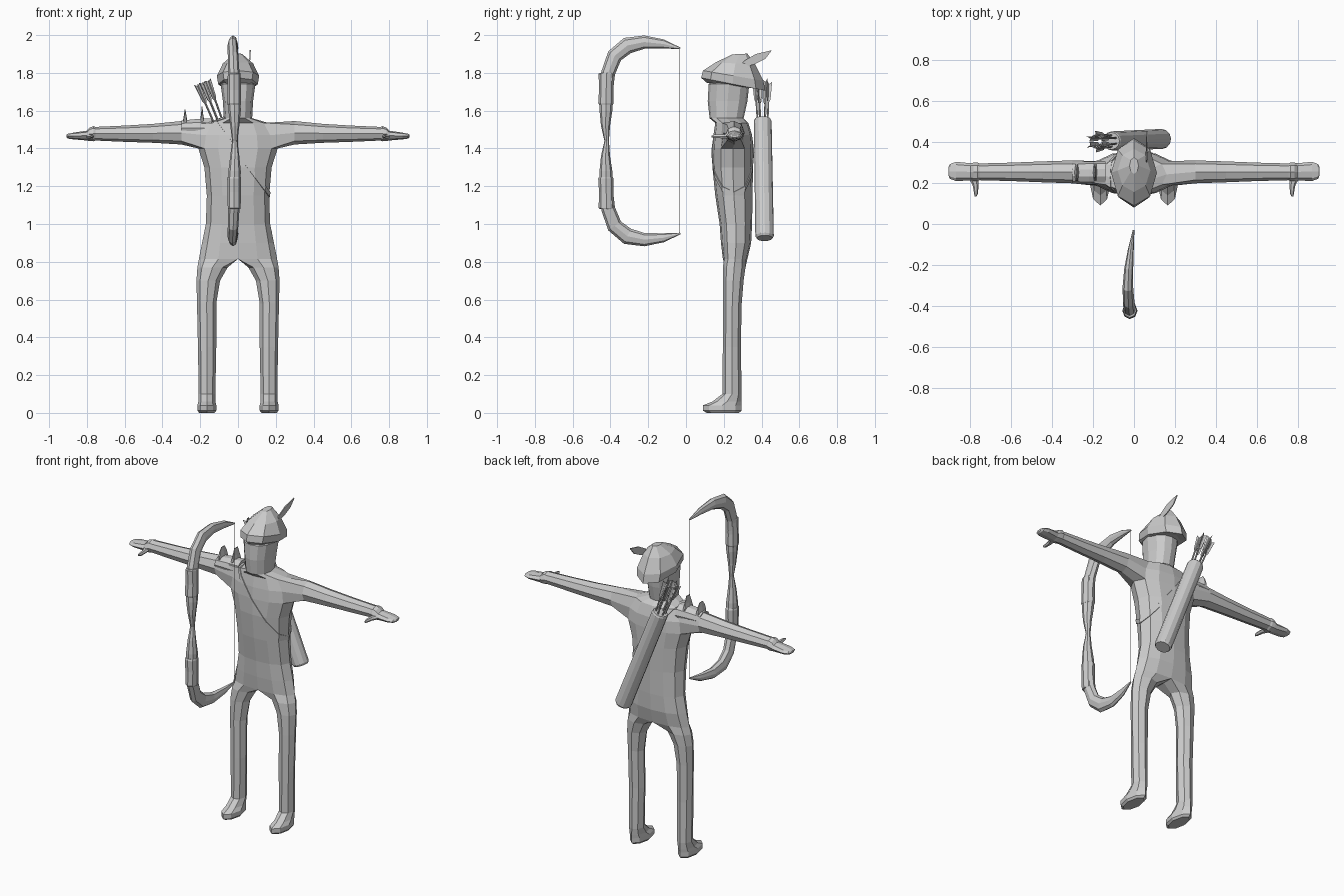
import bpy, bmesh, math
from mathutils import Vector, Matrix

cube = bpy.data.objects.get("Cube")
if cube:
    bpy.data.objects.remove(cube)

grey = bpy.data.materials.new("plain grey")
grey.use_nodes = True
grey.diffuse_color = (0.6, 0.6, 0.6, 1)
grey.node_tree.nodes["Principled BSDF"].inputs["Base Color"].default_value = (0.6, 0.6, 0.6, 1)


def finish(name, bm, matrix=None):
    bmesh.ops.recalc_face_normals(bm, faces=bm.faces)
    if matrix:
        bm.transform(matrix)
    mesh = bpy.data.meshes.new(name)
    bm.to_mesh(mesh)
    mesh.materials.append(grey)
    obj = bpy.data.objects.new(name, mesh)
    bpy.context.collection.objects.link(obj)
    return obj


def ring(center, u, v, n=8):
    """Ellipse of n points spanned by the half axes u and v."""
    c, u, v = Vector(center), Vector(u), Vector(v)
    steps = [math.tau * i / n for i in range(n)]
    return [c + u * math.cos(a) + v * math.sin(a) for a in steps]


def skin(bm, rings, skip=()):
    """Join rings of vertices with quads, leaving out (row, column) pairs."""
    for r, (low, high) in enumerate(zip(rings, rings[1:])):
        n = len(low)
        for c in range(n):
            if (r, c) not in skip:
                d = (c + 1) % n
                bm.faces.new((low[c], low[d], high[d], high[c]))


def add_loft(bm, rings):
    rows = [[bm.verts.new(p) for p in r] for r in rings]
    skin(bm, rows)
    bm.faces.new(rows[0])
    bm.faces.new(rows[-1])


def loft(name, rings, matrix=None):
    bm = bmesh.new()
    add_loft(bm, rings)
    return finish(name, bm, matrix)


def body_ring(z, xi, xo, yf, yb):
    """Half cross-section: round for a leg, open on the centre line for the torso."""
    w, d, mid = xo - xi, yb - yf, (yf + yb) / 2
    leg = xi > 0
    a, b, s = (.17, .15, 0) if leg else (0, 0, .05)
    side = .16 if leg else .21
    front = [(xi + a * w, b), (xi + .5 * w, s), (xi + .85 * w, side)]
    pts = [(x, yf + k * d) for x, k in front] + [(xo, mid)]
    pts += [(x, yb - k * d) for x, k in reversed(front)] + [(xi, mid)]
    return [Vector((x, y, z)) for x, y in pts]


# Body: foot to crown in one loft, rows are z, inner x, outer x, front y, back y
levels = [
    (0, .125, .205, .11, .28), (.012, .115, .215, .09, .295), (.04, .115, .215, .09, .295),
    (.06, .12, .21, .14, .295), (.1, .12, .208, .192, .295), (.35, .115, .212, .195, .29),
    (.58, .115, .217, .195, .295), (.7, .095, .22, .195, .305), (.77, .055, .215, .195, .315),
    (.815, 0, .207, .195, .325), (.9, 0, .19, .185, .345), (1.0, 0, .17, .178, .35),
    (1.15, 0, .165, .155, .352), (1.3, 0, .178, .14, .355), (1.4, 0, .21, .14, .355),
    (1.47, 0, .2, .145, .35), (1.535, 0, .16, .155, .33), (1.56, 0, .075, .125, .305),
    (1.65, 0, .08, .115, .325), (1.74, 0, .092, .12, .335), (1.8, 0, .05, .17, .3)]
armpit = 14
bm = bmesh.new()
rows = [[bm.verts.new(p) for p in body_ring(*lv)] for lv in levels]
skin(bm, rows, [(r, c) for r in (armpit, armpit + 1) for c in (2, 3)])
bm.faces.new(rows[0])
bm.faces.new(rows[-1])

# Arm: grown from the shoulder opening, x, centre y, half depth, centre z, half height
low, mid, top = rows[armpit:armpit + 3]
arm_rows = [[top[2], top[3], top[4], mid[4], low[4], low[3], low[2], mid[2]]]
for x, y, ry, z, rz in [
        (.3, .255, .056, 1.483, .062), (.45, .255, .051, 1.48, .05), (.6, .255, .045, 1.478, .043),
        (.755, .255, .041, 1.478, .036), (.765, .255, .045, 1.478, .04), (.785, .255, .045, 1.475, .036),
        (.8, .255, .042, 1.468, .026), (.87, .257, .047, 1.466, .018), (.9, .257, .036, 1.465, .013),
        (.908, .257, .018, 1.465, .007)]:
    pts = []
    for k in range(8):
        a = math.radians(135 - 45 * k)
        pts.append(bm.verts.new((x, y + ry * math.cos(a), z + rz * math.sin(a))))
    arm_rows.append(pts)
skin(bm, arm_rows)
bm.faces.new(arm_rows[-1])
bm.verts.remove(mid[3])

# Open the centre line, then mirror the half body
inner = [f for f in bm.faces if all(abs(v.co.x) < 1e-5 for v in f.verts)]
bmesh.ops.delete(bm, geom=inner, context='FACES')
bmesh.ops.mirror(bm, geom=bm.verts[:] + bm.edges[:] + bm.faces[:],
                 matrix=Matrix.Identity(4), merge_dist=.0005, axis='X')
bmesh.ops.recalc_face_normals(bm, faces=bm.faces)
belt = bm.copy()
finish("body", bm)

# Strap: a slanted slice of the body surface, lifted slightly
across = Vector((.39, 0, .29)).normalized()
middle = Vector((.17, 0, 1.15))
for sign in (1, -1):
    bmesh.ops.bisect_plane(belt, geom=belt.verts[:] + belt.edges[:] + belt.faces[:],
                           plane_co=middle + across * sign * .009,
                           plane_no=across * sign, clear_outer=True)
belt.normal_update()
lifted = [(v, v.co + v.normal * .005) for v in belt.verts]
for v, co in lifted:
    v.co = co
strap = finish("quiver_strap", belt)
solid = strap.modifiers.new("thickness", 'SOLIDIFY')
solid.thickness = .006

# Thumbs
for side, word in ((1, "left"), (-1, "right")):
    path = [(.785, .225, .024, .014), (.775, .19, .014, .012), (.772, .15, .01, .01), (.775, .134, .004, .005)]
    loft(word + "_thumb", [ring((side * x, y, 1.464), (rx, 0, 0), (0, 0, rz), 6) for x, y, rx, rz in path])

# Hat: tilted rings, y, z, half width, half length, fall towards the back
hat = [(.24, 1.735, .085, .13, .1), (.25, 1.74, .105, .17, .2), (.25, 1.785, .112, .16, .17),
       (.262, 1.85, .08, .105, .05), (.285, 1.9, .022, .04, -.05)]
loft("hat", [ring((0, y, z), (rx, 0, 0), (0, ry, -ry * fall)) for y, z, rx, ry, fall in hat])

# Feather: thin leaf on the left of the hat
leaf = [(.27, 1.82), (.31, 1.865), (.37, 1.9), (.455, 1.92), (.42, 1.875), (.36, 1.845)]
loft("hat_feather", [[Vector((x + (z - 1.82) * .06, y, z)) for y, z in leaf] for x in (.056, .062)])

# Shoulder guard with two fins on the right arm
guard = [(-.3, .052, 1.507, .043), (-.22, .056, 1.508, .05), (-.14, .058, 1.506, .056)]
loft("shoulder_guard", [ring((x, .25, z), (0, ry, 0), (0, 0, rz), 10) for x, ry, z, rz in guard])
for i, (x, tip) in enumerate(((-.28, 1.605), (-.19, 1.622))):
    stack = [(1.5, .012, .05), (1.55, .011, .046), (1.58, .006, .036), (tip, .002, .018)]
    loft("shoulder_fin_%d" % (i + 1), [ring((x, .252, z), (rx, 0, 0), (0, ry, 0), 6) for z, rx, ry in stack])

# Quiver and arrows share a slanted frame
foot, mouth = Vector((.14, .416, .925)), Vector((-.11, .406, 1.555))
axis = mouth - foot
frame = Matrix.Translation(foot) @ axis.to_track_quat('Z', 'Y').to_matrix().to_4x4()
length = axis.length
tube = [(0, .042), (.012, .049), (length - .01, .047), (length, .042)]
loft("quiver", [ring((0, 0, z), (r, 0, 0), (0, r, 0), 12) for z, r in tube], frame)

for i in range(6):
    a = math.tau * i / 6
    spot = Vector((math.cos(a), math.sin(a), 0))
    bm = bmesh.new()
    base, end = spot * .024 + Vector((0, 0, length - .08)), spot * .036 + Vector((0, 0, length + .2))
    add_loft(bm, [ring(p, (.005, 0, 0), (0, .005, 0), 5) for p in (base, end)])
    # Three feather vanes around each shaft
    for k in range(3):
        b = a + math.tau * k / 3
        out, thick = Vector((math.cos(b), math.sin(b), 0)), Vector((-math.sin(b), math.cos(b), 0)) * .001
        start = base.lerp(end, .6)
        shape = [start, start + out * .012 + Vector((0, 0, .025)), end + out * .017 + Vector((0, 0, .012)), end]
        add_loft(bm, [[p + thick * s for p in shape] for s in (-1, 1)])
    finish("arrow_%d" % (i + 1), bm, frame)

# Bow: upper limb stations x, y, z, half depth, half width, mirrored below the grip
limb = [(-.017, -.42, 1.44, .012, .014), (-.017, -.426, 1.52, .024, .024), (-.018, -.424, 1.6, .034, .033),
        (-.02, -.422, 1.7, .035, .032), (-.022, -.412, 1.8, .037, .03), (-.026, -.378, 1.89, .041, .028),
        (-.03, -.31, 1.945, .044, .026), (-.026, -.22, 1.963, .035, .022), (-.015, -.12, 1.953, .024, .014),
        (-.002, -.03, 1.93, .004, .004)]
center_z = 1.44
lower = [(x, y, 2 * center_z - z, d, w) for x, y, z, d, w in limb[:0:-1]]
stations = lower + limb
bow = []
for i, (x, y, z, d, w) in enumerate(stations):
    before, after = stations[max(i - 1, 0)], stations[min(i + 1, len(stations) - 1)]
    along = Vector((0, after[1] - before[1], after[2] - before[2])).normalized()
    bow.append(ring((x, y, z), (0, along.z * d, -along.y * d), (w, 0, 0)))
loft("bow", bow)

# Bindings around both limbs near the grip
for sign, word in ((1, "upper"), (-1, "lower")):
    wrap = [(.19, .036, .035), (.2, .041, .037), (.27, .038, .036), (.355, .042, .034), (.36, .036, .032)]
    loft(word + "_bow_binding",
         [ring((-.02, -.424 + .02 * (h - .19), center_z + sign * h), (0, d, 0), (w, 0, 0)) for h, d, w in wrap])

# Bowstring
loft("bowstring", [ring((-.002, -.034, z), (.002, 0, 0), (0, .002, 0), 6) for z in (.95, 1.93)])
